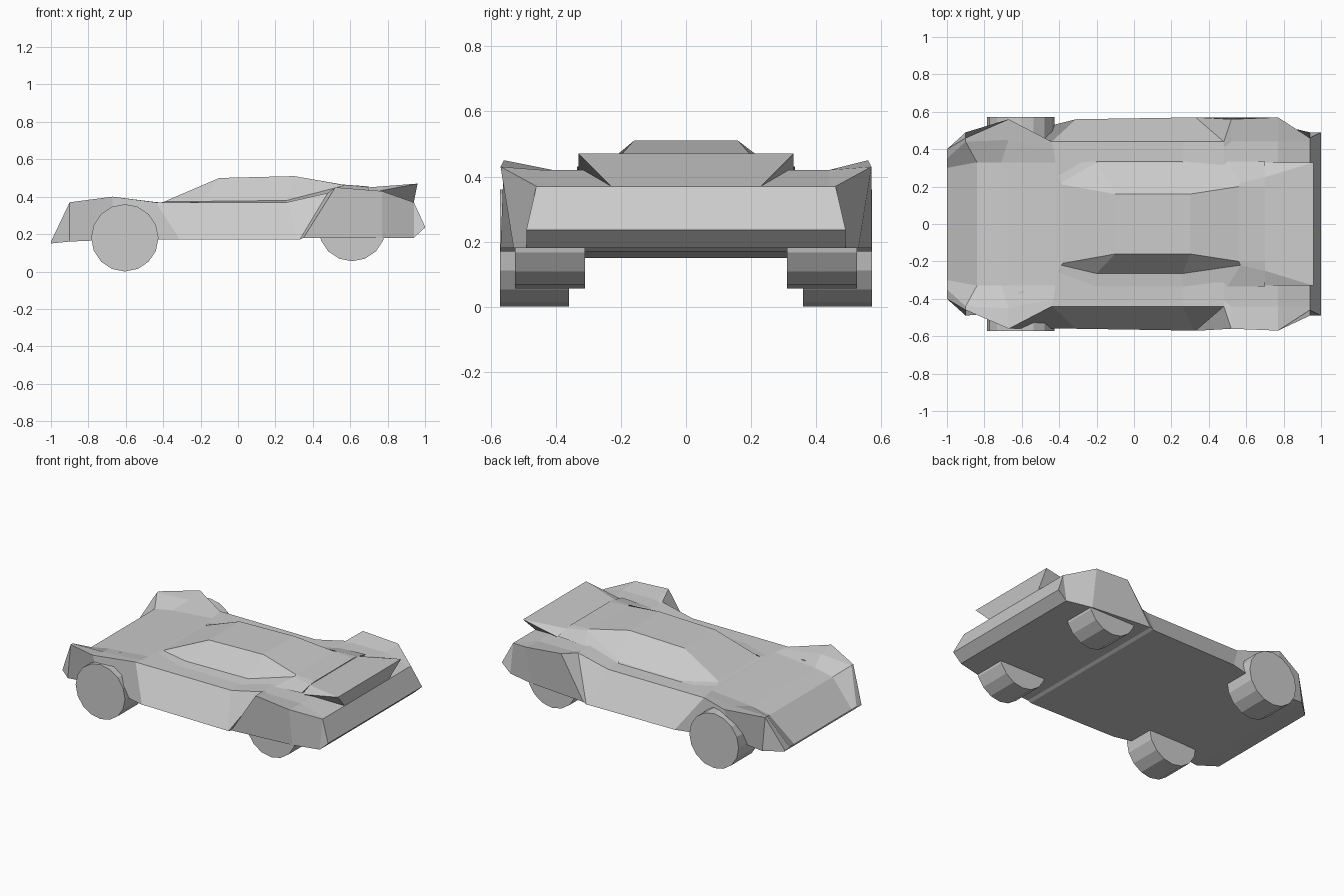
import bpy
import bmesh
import math
from mathutils import Vector

default = bpy.data.objects.get("Cube")
if default:
    bpy.data.objects.remove(default, do_unlink=True)

grey = bpy.data.materials.new("plain grey")
grey.use_nodes = True
grey.diffuse_color = (0.6, 0.6, 0.6, 1)
grey.node_tree.nodes["Principled BSDF"].inputs["Base Color"].default_value = grey.diffuse_color


def finish(name, bm):
    """Turn a bmesh into a flat shaded grey object."""
    bmesh.ops.recalc_face_normals(bm, faces=bm.faces)
    mesh = bpy.data.meshes.new(name)
    bm.to_mesh(mesh)
    bm.free()
    mesh.materials.append(grey)
    obj = bpy.data.objects.new(name, mesh)
    bpy.context.collection.objects.link(obj)
    return obj


def mirrored(point):
    return Vector((point[0], -point[1], point[2]))


def loft(name, left_rows, right_rows=None):
    """Skin half sections, listed from the outside inwards, on both sides."""
    bm = bmesh.new()
    rings = []
    for left, right in zip(left_rows, right_rows or left_rows):
        ring = list(left) + [mirrored(p) for p in reversed(right)]
        rings.append([bm.verts.new(p) for p in ring])
    for first, second in zip(rings, rings[1:]):
        for i in range(len(first)):
            j = (i + 1) % len(first)
            bm.faces.new((first[i], first[j], second[j], second[i]))
    bm.faces.new(rings[0])
    bm.faces.new(rings[-1])
    return finish(name, bm)


def hull(name, points):
    """Convex solid around points and their mirror images."""
    bm = bmesh.new()
    for p in points:
        bm.verts.new(p)
        bm.verts.new(mirrored(p))
    bmesh.ops.convex_hull(bm, input=bm.verts)
    return finish(name, bm)


def wheel(name, x, z, inner, outer, side, radius=0.18):
    """Plain disc wheel lying across the car."""
    bm = bmesh.new()
    bmesh.ops.create_cone(bm, cap_ends=True, segments=16, radius1=radius,
                          radius2=radius, depth=outer - inner)
    obj = finish(name, bm)
    obj.rotation_euler.x = math.pi / 2
    obj.location = (x, side * (inner + outer) / 2, z)


# Body shell: sill, outer fender edge, inner fender edge, hood or deck edge
body = [
    [(-1, .4, .15), (-1, .4, .16), (-1, .35, .16), (-1, .3, .16)],
    [(-.9, .49, .16), (-.9, .46, .37), (-.9, .44, .37), (-.84, .33, .32)],
    [(-.67, .47, .17), (-.67, .56, .4), (-.67, .45, .38), (-.71, .33, .345)],
    [(-.31, .56, .17), (-.44, .44, .37), (-.43, .4, .37), (-.42, .33, .37)],
    [(.32, .57, .17), (.26, .44, .37), (.26, .4, .37), (.26, .33, .37)],
    [(.33, .57, .17), (.48, .44, .42), (.48, .41, .42), (.48, .33, .42)],
    [(.35, .57, .18), (.52, .56, .45), (.52, .44, .42), (.52, .33, .42)],
    [(.77, .53, .18), (.77, .57, .43), (.77, .44, .42), (.77, .33, .42)],
    [(.94, .49, .18), (.94, .46, .37), (.94, .44, .37), (.94, .23, .37)],
    [(1, .49, .235), (1, .49, .24), (1, .44, .24), (1, .23, .24)],
]
loft("body_shell", body)


# Cabin: shoulder, window sill, roof edge
def cabin(sill):
    return [
        [(-.44, .33, .36), (-.39, .22, .375), (-.38, .21, .38)],
        [(-.2, .335, .37), (-.2, sill, .375), (-.1, .16, .5)],
        [(.26, .335, .37), (.26, sill, .38), (.3, .16, .51)],
        [(.5, .335, .42), (.57, .22, .46), (.56, .2, .465)],
        [(.7, .335, .43), (.7, .25, .45), (.7, .2, .455)],
    ]


loft("cabin", cabin(.33), cabin(.265))

# Wedge spoiler over the rear deck
hull("rear_spoiler", [(.7, .33, .42), (.7, .25, .45), (.96, .33, .47), (.94, .23, .37)])

# Wheels: the rear pair sits higher and further inboard
for label, side in (("left", 1), ("right", -1)):
    wheel("front_wheel_" + label, -.605, .18, .36, .572, side)
    wheel("rear_wheel_" + label, .61, .235, .31, .525, side)
